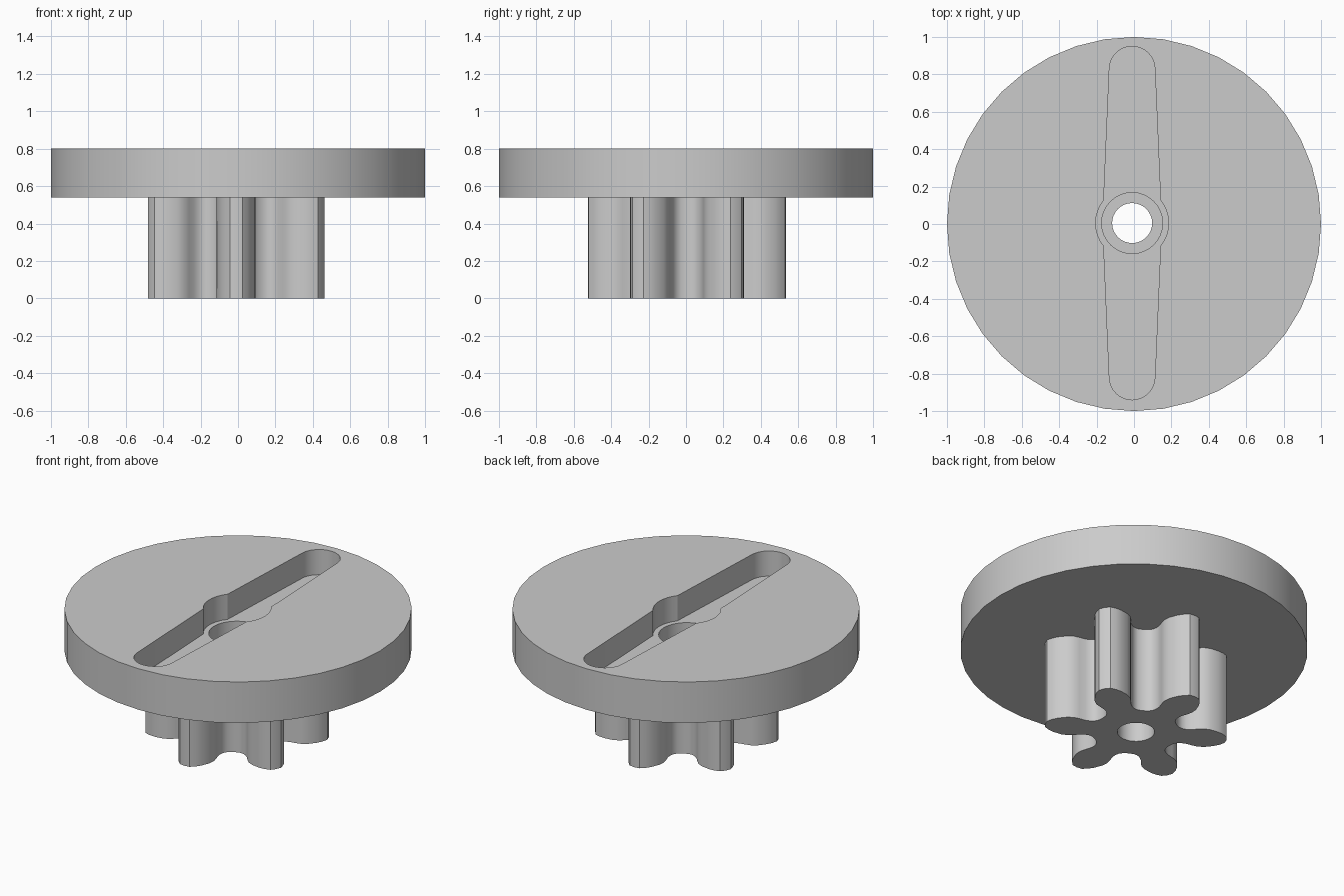
import bpy, bmesh
from math import pi, sin, cos, radians, asin

cube = bpy.data.objects.get("Cube")
if cube:
    bpy.data.objects.remove(cube, do_unlink=True)

CX, CY = -0.01, 0.005          # shared axis of gear, bore and slot
DISC_BOTTOM, DISC_TOP = 0.54, 0.80
SLOT_FLOOR = 0.64
COUNTERBORE_FLOOR = 0.30

grey = bpy.data.materials.new("plain grey")
grey.use_nodes = True
grey.diffuse_color = (0.6, 0.6, 0.6, 1)
grey.node_tree.nodes["Principled BSDF"].inputs["Base Color"].default_value = (0.6, 0.6, 0.6, 1)


def prism(name, outline, z0, z1, centre=(CX, CY)):
    """Extrude a counter-clockwise outline from z0 to z1."""
    bm = bmesh.new()
    face = bm.faces.new([bm.verts.new((x + centre[0], y + centre[1], z0)) for x, y in outline])
    top = bmesh.ops.extrude_face_region(bm, geom=[face])["geom"]
    bmesh.ops.translate(bm, vec=(0, 0, z1 - z0),
                        verts=[v for v in top if isinstance(v, bmesh.types.BMVert)])
    bmesh.ops.recalc_face_normals(bm, faces=bm.faces)
    mesh = bpy.data.meshes.new(name)
    bm.to_mesh(mesh)
    bm.free()
    mesh.materials.append(grey)
    obj = bpy.data.objects.new(name, mesh)
    bpy.context.collection.objects.link(obj)
    return obj


def arc(radius, start, end, steps, cy=0.0):
    return [(radius * cos(start + (end - start) * i / steps),
             cy + radius * sin(start + (end - start) * i / steps)) for i in range(steps + 1)]


def circle(radius, sides):
    return arc(radius, 0, 2 * pi, sides)[:-1]


def activate(obj):
    bpy.ops.object.select_all(action='DESELECT')
    obj.select_set(True)
    bpy.context.view_layer.objects.active = obj


def cut(obj, *cutters):
    activate(obj)
    for cutter in cutters:
        cutter.hide_render = True
        mod = obj.modifiers.new("cut", 'BOOLEAN')
        mod.operation = 'DIFFERENCE'
        mod.solver = 'EXACT'
        mod.object = cutter
        bpy.ops.object.modifier_apply(modifier=mod.name)
    activate(obj)
    bpy.ops.object.shade_smooth_by_angle(angle=radians(30))


def slot_outline():
    """Tapered arms with round ends, meeting a round hub."""
    hub, end, reach, neck = 0.195, 0.122, 0.823, 0.152
    a = asin((hub ** 2 - neck ** 2) ** 0.5 / hub)
    half = arc(hub, -a, a, 8) + arc(end, 0, pi, 16, reach)
    return half + [(-x, -y) for x, y in half]


def gear_outline():
    """Six undercut teeth; the flank runs from tip to root as (radial, sideways)."""
    flank = [(0.525, 0.034), (0.5, 0.06), (0.47, 0.08), (0.42, 0.1), (0.38, 0.104),
             (0.345, 0.095), (0.31, 0.083), (0.28, 0.08), (0.255, 0.085),
             (0.235, 0.098), (0.22, 0.118)]
    tooth = [(r, -s) for r, s in reversed(flank)] + [(0.53, 0)] + flank
    points = []
    for k in range(6):
        t = radians(30 + 60 * k)
        points += [(r * cos(t) - s * sin(t), r * sin(t) + s * cos(t)) for r, s in tooth]
    return points


# Disc and gear
disc = prism("disc", circle(1.0, 40), DISC_BOTTOM, DISC_TOP, (0, 0))
gear = prism("gear", gear_outline(), 0, DISC_BOTTOM)

# Slot, counterbore and through bore
slot = prism("slot_cutter", slot_outline(), SLOT_FLOOR, 1)
counterbore = prism("counterbore_cutter", circle(0.163, 32), COUNTERBORE_FLOOR, 0.9)
bore = prism("bore_cutter", circle(0.107, 32), -0.2, 0.9)

cut(disc, slot, counterbore)
cut(gear, counterbore, bore)

for cutter in (slot, counterbore, bore):
    bpy.data.objects.remove(cutter, do_unlink=True)
